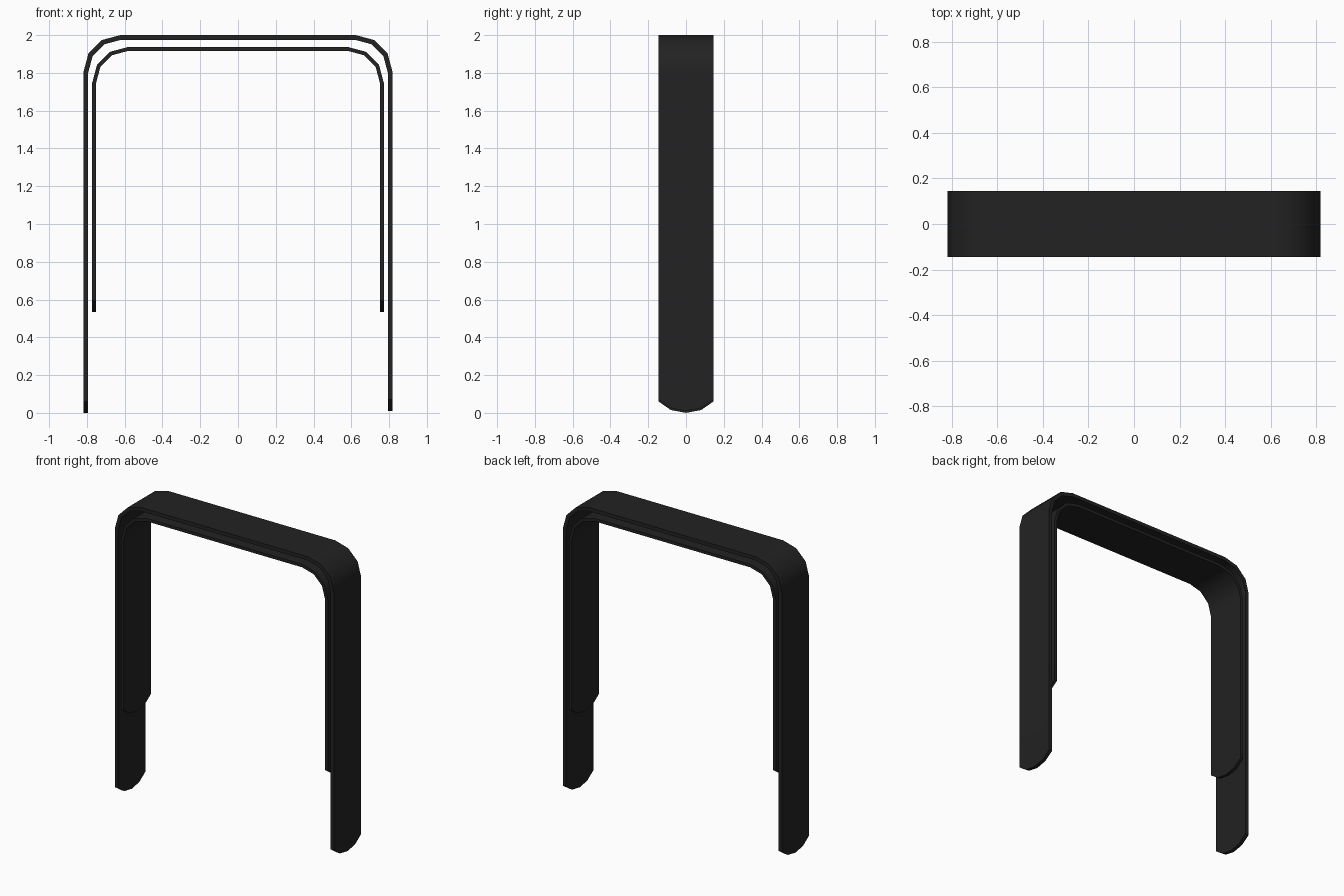
import bpy, bmesh, math

cube = bpy.data.objects.get("Cube")
if cube:
    bpy.data.objects.remove(cube, do_unlink=True)

black = bpy.data.materials.new("matte_black")
black.use_nodes = True
black.diffuse_color = (0.016, 0.016, 0.016, 1)
black.node_tree.nodes["Principled BSDF"].inputs["Base Color"].default_value = black.diffuse_color

# Rounded leg tip: position across the band and height above the tip
TIP = [(-0.145, 0.06), (-0.08, 0.015), (0, 0), (0.08, 0.015), (0.145, 0.06)]


def band(name, half_width, top, radius, thickness, left_end, right_end):
    """Strip bent into an upside-down U with rounded corners and leg tips."""
    cx, cz = half_width - radius, top - radius
    arc = [(cx + radius * math.cos(math.radians(a)), cz + radius * math.sin(math.radians(a)))
           for a in (0, 30, 60, 90)]
    path = [(-x, z) for x, z in arc] + arc[::-1]

    bm = bmesh.new()
    rows = [[bm.verts.new((-half_width, y, right_end + dz)) for y, dz in TIP]]
    rows += [[bm.verts.new((x, y, z)) for y, _ in TIP] for x, z in path]
    rows.append([bm.verts.new((half_width, y, left_end + dz)) for y, dz in TIP])
    for a, b in zip(rows, rows[1:]):
        for j in range(len(TIP) - 1):
            bm.faces.new((a[j], b[j], b[j + 1], a[j + 1]))
    mesh = bpy.data.meshes.new(name)
    bm.to_mesh(mesh)
    bm.free()
    mesh.materials.append(black)

    obj = bpy.data.objects.new(name, mesh)
    bpy.context.collection.objects.link(obj)
    bpy.context.view_layer.objects.active = obj
    bpy.ops.object.select_all(action='DESELECT')
    obj.select_set(True)

    # Thicken inward, then shade the bends smoothly with flat legs and top
    solid = obj.modifiers.new("thickness", 'SOLIDIFY')
    solid.thickness = thickness
    solid.offset = -1
    solid.use_even_offset = True
    bpy.ops.object.modifier_apply(modifier=solid.name)
    bpy.ops.object.shade_smooth_by_angle(angle=math.radians(35))
    weighted = obj.modifiers.new("weighted_normals", 'WEIGHTED_NORMAL')
    weighted.keep_sharp = True
    return obj


band("outer_band", 0.818, 2.0, 0.195, 0.025, 0.01, 0.0)
band("inner_band", 0.772, 1.937, 0.19, 0.02, 0.535, 0.535)
